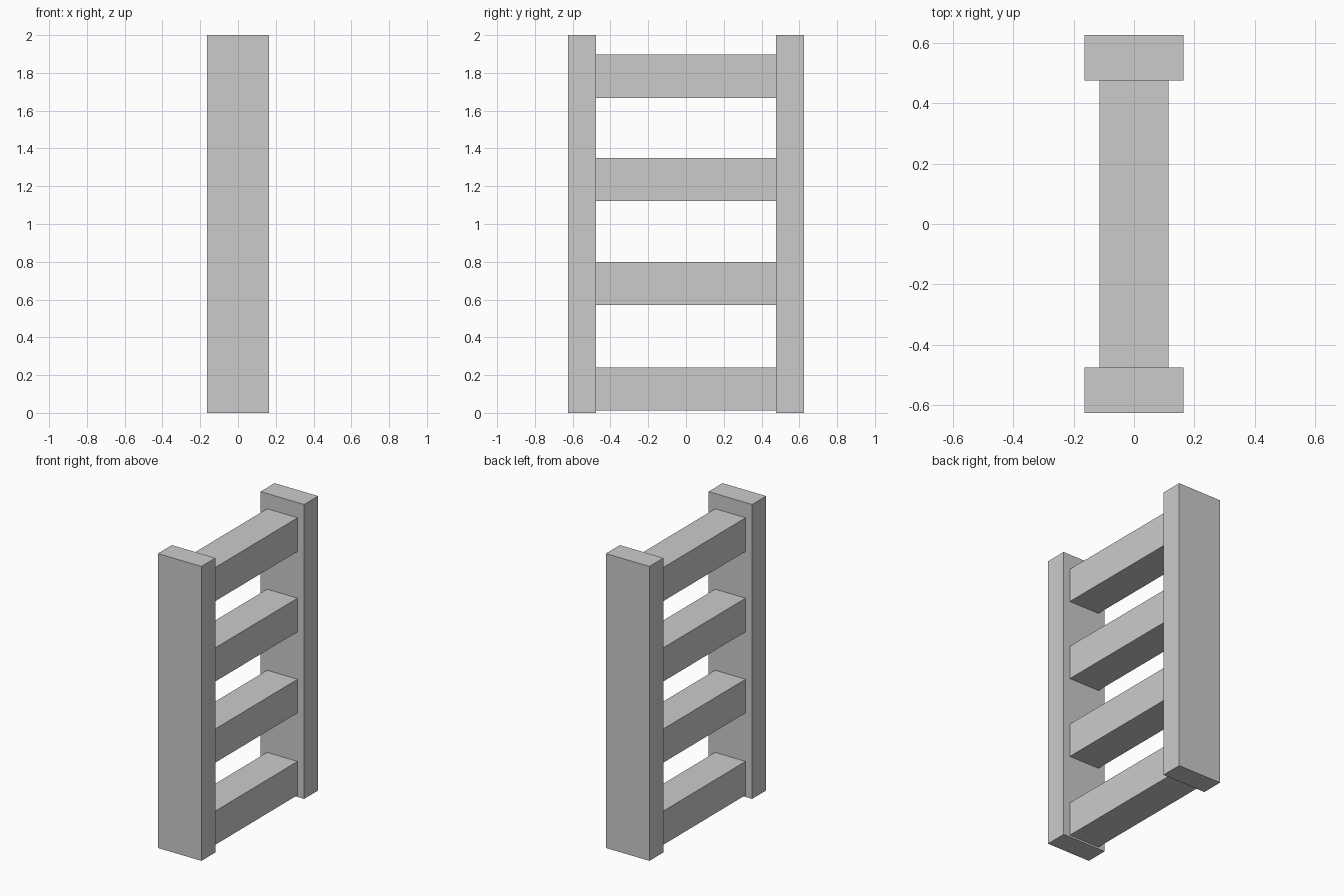
import bpy

if "Cube" in bpy.data.objects:
    bpy.data.objects.remove(bpy.data.objects["Cube"])


def box(name, size, centre):
    bpy.ops.mesh.primitive_cube_add(size=1, location=centre)
    ob = bpy.context.object
    ob.name = name
    ob.scale = size
    bpy.ops.object.transform_apply(location=False, rotation=False, scale=True)
    return ob


HEIGHT = 2.0
POST_WIDTH, POST_DEPTH = 0.327, 0.15
HALF_LENGTH = 0.626
RUNG = 0.229                                  # square rung section
INNER = 2 * (HALF_LENGTH - POST_DEPTH)        # gap between the posts

# Upright posts, front and back
for side, label in ((-1, "front"), (1, "back")):
    box(f"{label}_post", (POST_WIDTH, POST_DEPTH, HEIGHT),
        (0, side * (HALF_LENGTH - POST_DEPTH / 2), HEIGHT / 2))

# Rungs, ending on the inner post faces
for i, z in enumerate((0.127, 0.685, 1.236, 1.782)):
    box(f"rung_{i + 1}", (RUNG, INNER, RUNG), (0, 0, z))
